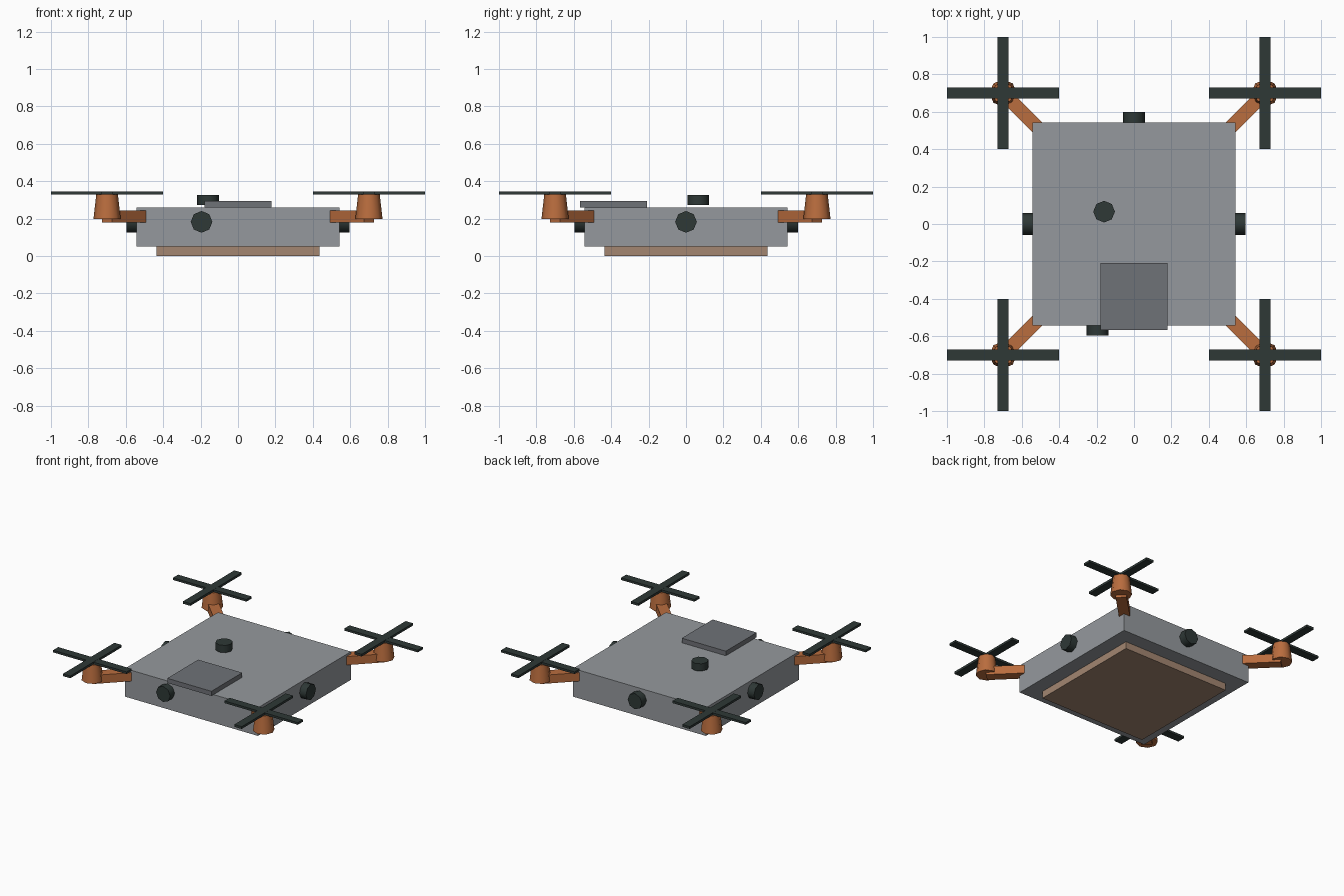
import bpy, math
from mathutils import Matrix, Vector

if "Cube" in bpy.data.objects:
    bpy.data.objects.remove(bpy.data.objects["Cube"])


def material(name, rgb):
    # sRGB 0-255 to linear flat colour
    lin = [((c / 255 + 0.055) / 1.055) ** 2.4 for c in rgb]
    m = bpy.data.materials.new(name)
    m.diffuse_color = (*lin, 1)
    m.use_nodes = True
    m.node_tree.nodes["Principled BSDF"].inputs["Base Color"].default_value = m.diffuse_color
    return m


GREY = material("body grey", (149, 153, 157))
DARK_GREY = material("hatch grey", (111, 114, 119))
ORANGE = material("motor orange", (186, 109, 62))
BLACK = material("rotor black", (46, 56, 54))
BROWN = material("base brown", (163, 134, 113))


def box(name, lo, hi, mat, matrix=Matrix()):
    lo, hi = Vector(lo), Vector(hi)
    bpy.ops.mesh.primitive_cube_add(size=1)
    ob = bpy.context.object
    ob.name = name
    ob.data.transform(matrix @ Matrix.Translation((lo + hi) / 2)
                      @ Matrix.Diagonal((*(hi - lo), 1)))
    ob.data.materials.append(mat)
    return ob


def cone(name, r1, r2, start, end, mat):
    # eight-sided tapered drum between two points
    start, end = Vector(start), Vector(end)
    axis = end - start
    bpy.ops.mesh.primitive_cone_add(vertices=8, radius1=r1, radius2=r2, depth=axis.length)
    ob = bpy.context.object
    ob.name = name
    turn = Vector((0, 0, 1)).rotation_difference(axis).to_matrix().to_4x4()
    ob.data.transform(Matrix.Translation((start + end) / 2) @ turn)
    ob.data.materials.append(mat)
    bpy.ops.object.shade_smooth_by_angle(angle=math.radians(50))
    return ob


# Central hull, base plate and overhanging front hatch
H = 0.543
box("body", (-H, -H, 0.052), (H, H, 0.26), GREY)
box("base_plate", (-0.435, -0.435, 0), (0.435, 0.435, 0.052), BROWN)
box("top_hatch", (-0.18, -0.568, 0.26), (0.18, -0.208, 0.294), DARK_GREY)

# Sensor pucks on four sides and the top
R = 0.058
for name, a, b in [
    ("front_sensor", (-0.195, -0.535, 0.183), (-0.195, -0.595, 0.183)),
    ("back_sensor", (0, 0.535, 0.183), (0, 0.598, 0.183)),
    ("right_sensor", (0.535, 0, 0.183), (0.596, 0, 0.183)),
    ("left_sensor", (-0.535, 0, 0.183), (-0.596, 0, 0.183)),
    ("top_sensor", (-0.16, 0.066, 0.272), (-0.16, 0.066, 0.326)),
]:
    cone(name, R, R, a, b, BLACK)

# Four diagonal arms, each with a tapered motor and a crossed rotor
D = 0.7
for i, corner in enumerate(["back_right", "back_left", "front_left", "front_right"]):
    angle = math.radians(45 + 90 * i)
    spin = Matrix.Rotation(angle, 4, 'Z')
    x, y = math.copysign(D, math.cos(angle)), math.copysign(D, math.sin(angle))
    box(corner + "_arm", (0.66, -0.037, 0.18), (D * math.sqrt(2), 0.037, 0.243), ORANGE, spin)
    cone(corner + "_motor", 0.073, 0.058, (x, y, 0.197), (x, y, 0.328), ORANGE)
    for k, tag in enumerate(["_blade_across", "_blade_along"]):
        place = Matrix.Translation((x, y, 0)) @ Matrix.Rotation(k * math.pi / 2, 4, 'Z')
        box(corner + tag, (-0.3, -0.03, 0.328), (0.3, 0.03, 0.344 + 0.001 * k), BLACK, place)
